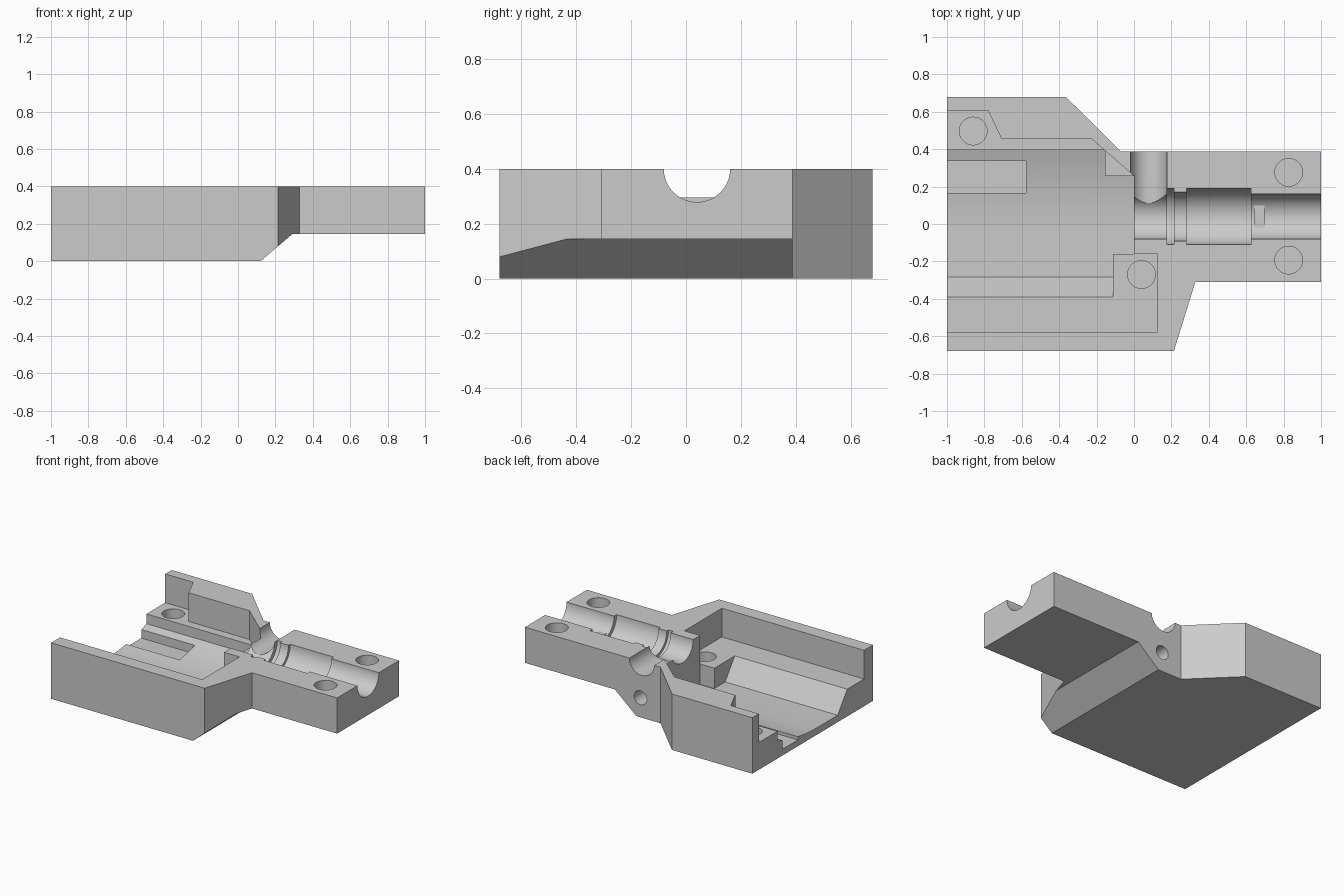
import bpy, bmesh, math
from mathutils import Vector

if "Cube" in bpy.data.objects:
    bpy.data.objects.remove(bpy.data.objects["Cube"])

H = 0.4            # height of the parting face
LEDGE = 0.195      # height of the inner ledges
FLOOR = 0.05       # height of the tray floor

grey = bpy.data.materials.new("plain_grey")
grey.diffuse_color = (0.6, 0.6, 0.6, 1)
grey.use_nodes = True
grey.node_tree.nodes["Principled BSDF"].inputs["Base Color"].default_value = grey.diffuse_color


def loft(name, rings):
    """Solid through a list of rings with equal point counts, capped at both ends."""
    bm = bmesh.new()
    vs = [[bm.verts.new(p) for p in r] for r in rings]
    n = len(vs[0])
    for a, b in zip(vs, vs[1:]):
        for i in range(n):
            j = (i + 1) % n
            bm.faces.new((a[i], a[j], b[j], b[i]))
    bm.faces.new(vs[0][::-1])
    bm.faces.new(vs[-1])
    bmesh.ops.recalc_face_normals(bm, faces=bm.faces)
    me = bpy.data.meshes.new(name)
    bm.to_mesh(me)
    bm.free()
    me.materials.append(grey)
    ob = bpy.data.objects.new(name, me)
    bpy.context.collection.objects.link(ob)
    return ob


def plan(name, pts, z0, z1):
    return loft(name, [[(x, y, z) for x, y in pts] for z in (z0, z1)])


def box(name, x0, x1, y0, y1, z0, z1):
    return plan(name, [(x0, y0), (x1, y0), (x1, y1), (x0, y1)], z0, z1)


def turned(name, origin, axis, steps, seg=64):
    """Stepped round solid: steps are (distance along axis, radius)."""
    d = Vector(axis).normalized()
    u = d.orthogonal().normalized()
    v = d.cross(u)
    o = Vector(origin)
    ang = [2 * math.pi * (i + 0.5) / seg for i in range(seg)]
    return loft(name, [[o + d * t + (u * math.cos(a) + v * math.sin(a)) * r for a in ang]
                       for t, r in steps])


def boolean(target, tool, op='DIFFERENCE'):
    m = target.modifiers.new("cut", 'BOOLEAN')
    m.operation, m.object, m.solver = op, tool, 'EXACT'
    bpy.context.view_layer.objects.active = target
    bpy.ops.object.modifier_apply(modifier=m.name)
    bpy.data.objects.remove(tool)


# Outer body: plan outline with the underside of the nose cut away behind a chamfer
body = plan("housing_half", [(-1, -0.68), (0.213, -0.68), (0.328, -0.31), (1, -0.31),
                             (1, 0.388), (-0.07, 0.388), (-0.365, 0.68), (-1, 0.68)], 0, H)
under = [(0.003, -0.1), (0.29, 0.145), (2, 0.145), (2, -0.1)]
boolean(body, loft("underside_cutter", [[(x, y, z) for x, z in under] for y in (-1, 1)]))

# Upper tray opening down to the ledges
boolean(body, plan("tray_cutter", [(-1.1, 0.607), (-0.78, 0.607), (-0.71, 0.458),
                                   (-0.23, 0.458), (0, 0.257), (0, -0.158), (0.123, -0.158),
                                   (0.123, -0.58), (-1.1, -0.58)], LEDGE, 0.6))

# Deep tray: sloped front side, gently curved rise towards the back
section = [(-0.39, 0.3), (-0.39, LEDGE), (-0.283, FLOOR)]
section += [(-0.05 + 0.446 * t / 12, FLOOR + 0.075 * (t / 12) ** 2) for t in range(13)]
section += [(0.396, 0.3)]
deep = loft("deep_cutter", [[(x, y, z) for y, z in section] for x in (-1.1, 0.2)])
boolean(deep, plan("deep_outline", [(-1.2, 0.5), (-0.155, 0.5), (-0.155, 0.257), (0, 0.257),
                                    (0, -0.16), (-0.112, -0.16), (-0.112, -0.5), (-1.2, -0.5)],
                   -0.2, 0.6), 'INTERSECT')
boolean(body, deep)

# Rectangular pocket in the floor
boolean(body, box("pocket_cutter", -1.1, -0.578, 0.166, 0.337, FLOOR - 0.005, 0.18))

# Stepped main bore with seal grooves
boolean(body, turned("bore_cutter", (0, 0.04, H), (1, 0, 0),
                     [(-0.05, 0.121), (0.177, 0.121), (0.177, 0.15), (0.215, 0.15),
                      (0.215, 0.13), (0.28, 0.13), (0.28, 0.15), (0.625, 0.15),
                      (0.625, 0.121), (1.1, 0.121)]))

# Side bore and the small hole beneath it
boolean(body, turned("side_bore_cutter", (0.078, 0.04, H), (0, 1, 0), [(0, 0.098), (0.5, 0.098)]))
boolean(body, turned("small_hole_cutter", (0.088, 0.2, 0.14), (0, 1, 0),
                     [(0, 0.05), (0.4, 0.05)], 32))

# Blind screw holes
for x, y, top in ((-0.86, 0.497, LEDGE), (0.04, -0.27, LEDGE), (0.827, 0.276, H), (0.827, -0.193, H)):
    depth = 0.12 if top == LEDGE else 0.2
    boolean(body, turned("screw_hole_cutter", (x, y, top - depth), (0, 0, 1),
                         [(0, 0.074), (depth + 0.05, 0.074)], 48))

# Locating key on the bore floor
key = box("locating_key", 0.642, 0.698, -0.02, 0.1, 0.25, 0.295)

for ob in (body, key):
    bpy.ops.object.select_all(action='DESELECT')
    ob.select_set(True)
    bpy.context.view_layer.objects.active = ob
    bpy.ops.object.shade_smooth_by_angle(angle=math.radians(25))
